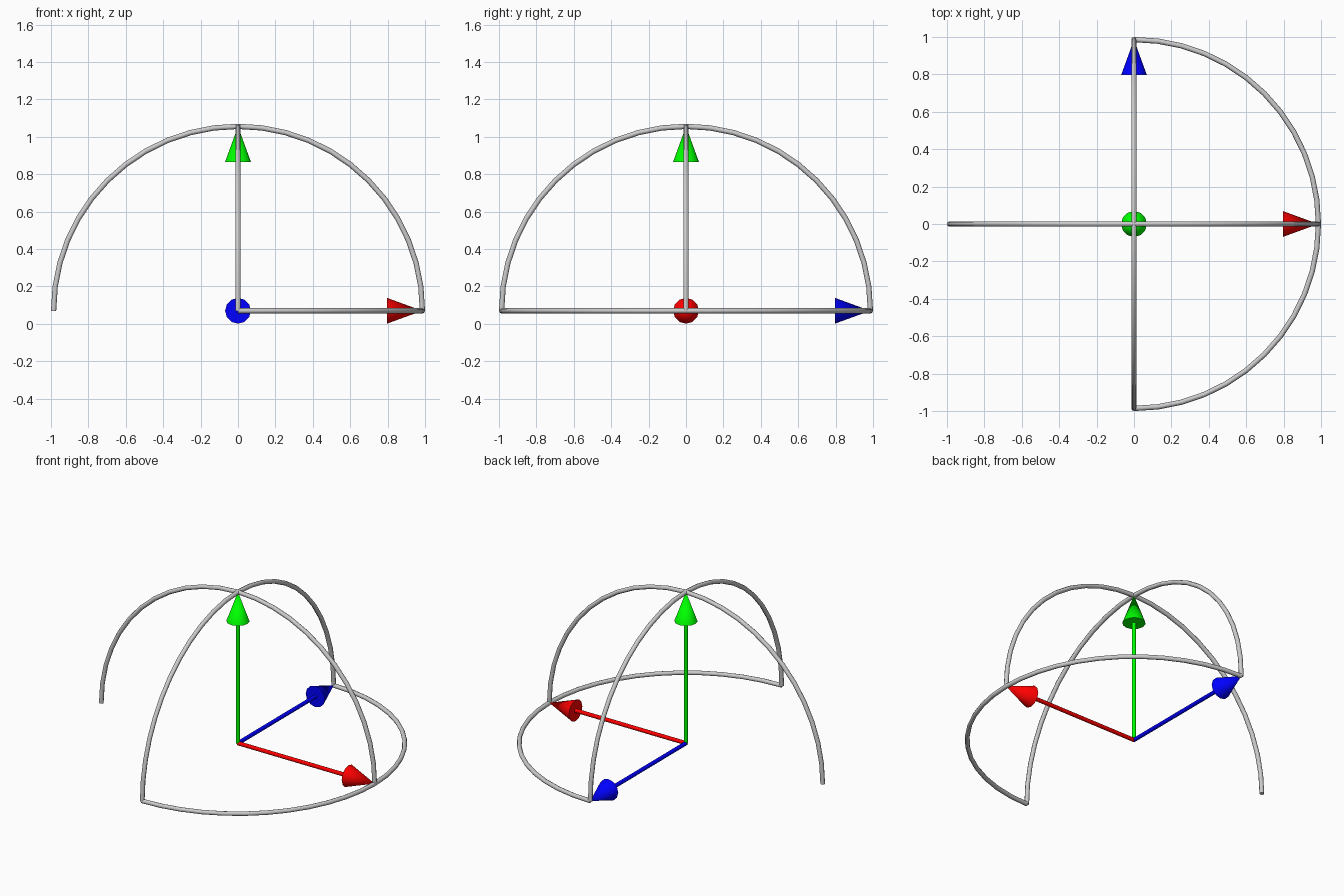
import bpy, bmesh
from math import pi, sin, cos
from mathutils import Matrix, Vector

if "Cube" in bpy.data.objects:
    bpy.data.objects.remove(bpy.data.objects["Cube"])

CENTER = Vector((0, 0, 0.07))   # common origin of arrows and arcs
R = 0.986                       # arc centreline radius / arrow length
TUBE = 0.014
HEAD_R, HEAD_L, SHAFT_R = 0.069, 0.19, 0.0125
STEPS, SIDES = 24, 8


def finish(name, bm, color=None):
    bmesh.ops.recalc_face_normals(bm, faces=bm.faces)
    mesh = bpy.data.meshes.new(name)
    bm.to_mesh(mesh)
    bm.free()
    obj = bpy.data.objects.new(name, mesh)
    bpy.context.collection.objects.link(obj)
    if color:
        mat = bpy.data.materials.new(name + "_colour")
        mat.diffuse_color = (*color, 1)
        mat.use_nodes = True
        mat.node_tree.nodes["Principled BSDF"].inputs["Base Color"].default_value = mat.diffuse_color
        mesh.materials.append(mat)
    bpy.ops.object.select_all(action='DESELECT')
    obj.select_set(True)
    bpy.context.view_layer.objects.active = obj
    bpy.ops.object.shade_smooth_by_angle(angle=pi / 3)
    return obj


def arrow(name, axis, color):
    # shaft and cone head built along z, then turned to the axis
    bm = bmesh.new()
    base = R - HEAD_L
    bmesh.ops.create_cone(bm, cap_ends=True, segments=12, radius1=SHAFT_R, radius2=SHAFT_R,
                          depth=base, matrix=Matrix.Translation((0, 0, base / 2)))
    bmesh.ops.create_cone(bm, cap_ends=True, segments=12, radius1=HEAD_R, radius2=0,
                          depth=HEAD_L, matrix=Matrix.Translation((0, 0, base + HEAD_L / 2)))
    turn = Vector((0, 0, 1)).rotation_difference(Vector(axis)).to_matrix().to_4x4()
    bm.transform(Matrix.Translation(CENTER) @ turn)
    finish(name, bm, color)


def half_ring(name, u, v):
    # half circle tube from -u through v to +u
    u, v = Vector(u), Vector(v)
    n = u.cross(v)
    bm = bmesh.new()
    rings = []
    for i in range(STEPS + 1):
        a = pi * i / STEPS
        out = u * cos(a) + v * sin(a)
        rings.append([bm.verts.new(CENTER + out * (R + TUBE * cos(b)) + n * TUBE * sin(b))
                      for b in (2 * pi * k / SIDES for k in range(SIDES))])
    for r0, r1 in zip(rings, rings[1:]):
        for k in range(SIDES):
            j = (k + 1) % SIDES
            bm.faces.new((r0[k], r0[j], r1[j], r1[k]))
    bm.faces.new(rings[0])
    bm.faces.new(rings[-1])
    finish(name, bm)


X, Y, Z = (1, 0, 0), (0, 1, 0), (0, 0, 1)

# Coloured axis arrows
arrow("arrow_x", X, (1, 0, 0))
arrow("arrow_y", Y, (0, 0, 1))
arrow("arrow_z", Z, (0, 1, 0))

# Grey half-circle arcs
half_ring("arc_side_to_side", X, Z)
half_ring("arc_front_to_back", Y, Z)
half_ring("arc_horizontal", Y, X)
